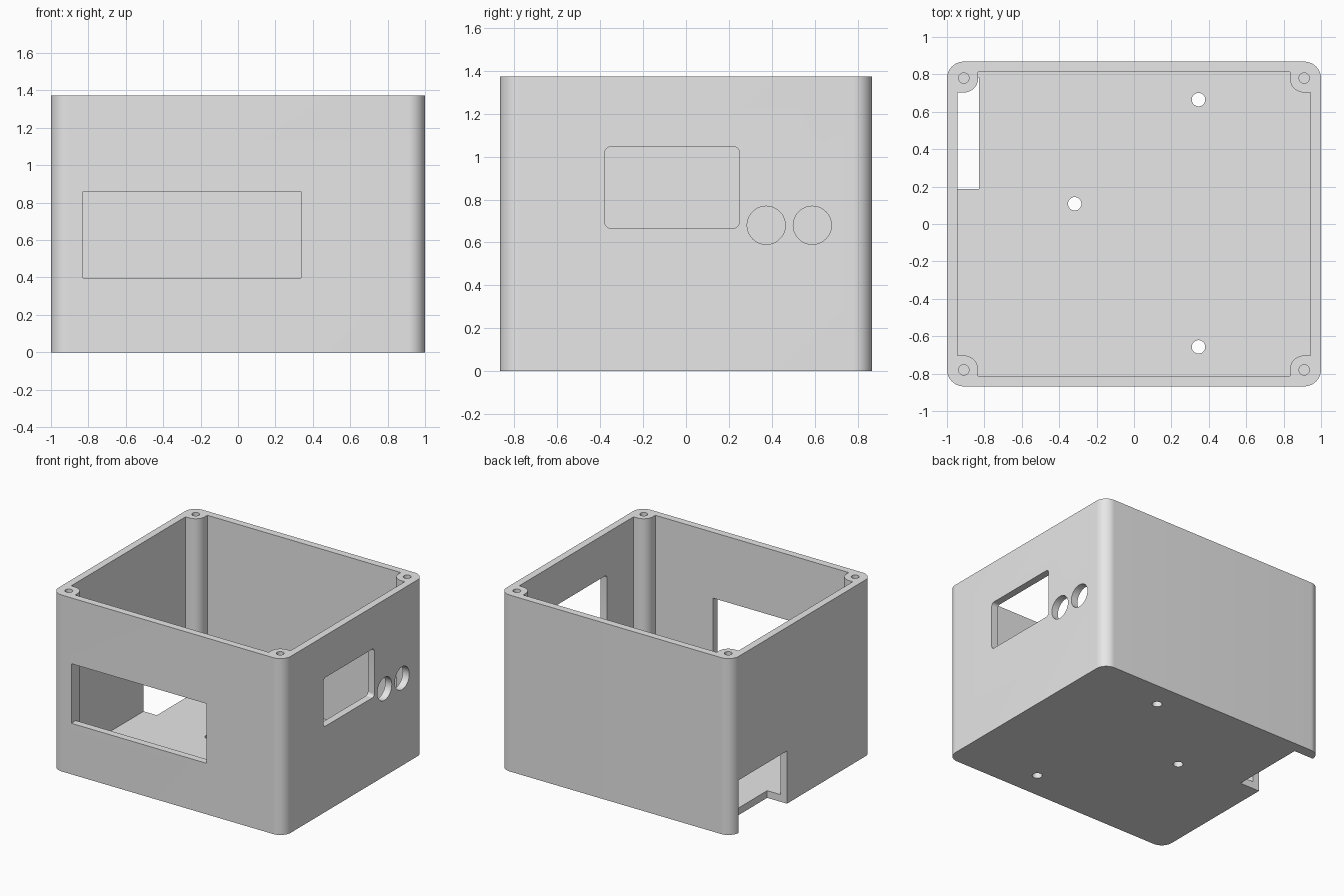
import bpy, bmesh, math
from mathutils import Vector

cube = bpy.data.objects.get("Cube")
if cube:
    bpy.data.objects.remove(cube, do_unlink=True)

grey = bpy.data.materials.new("plain_grey")
grey.use_nodes = True
grey.diffuse_color = (0.8, 0.8, 0.8, 1)
grey.node_tree.nodes["Principled BSDF"].inputs["Base Color"].default_value = (0.8, 0.8, 0.8, 1)

HX, HY, H = 1.0, 0.868, 1.373      # outer half sizes and height
WALL, R = 0.056, 0.09              # wall thickness, outer corner radius
PX, PY, PR = 0.91, 0.78, 0.077     # screw post centre and radius


def arc(cx, cy, r, start, end, n):
    return [(cx + r * math.cos(math.radians(start + (end - start) * i / n)),
             cy + r * math.sin(math.radians(start + (end - start) * i / n)))
            for i in range(n + 1)]


def rounded(x0, x1, y0, y1, r, n=10):
    pts = []
    for i, (cx, cy) in enumerate([(x1 - r, y1 - r), (x0 + r, y1 - r),
                                  (x0 + r, y0 + r), (x1 - r, y0 + r)]):
        pts += arc(cx, cy, r, 90 * i, 90 * i + 90, n)
    return pts


def rect(x0, x1, y0, y1):
    return [(x0, y0), (x1, y0), (x1, y1), (x0, y1)]


def circle(cx, cy, r, n=48):
    return arc(cx, cy, r, 0, 360, n)[:-1]


def prism(name, outline, axis, low, high):
    """Extrude a 2D outline along the given axis from low to high."""
    place = {"x": lambda a, b, d: (d, a, b),
             "y": lambda a, b, d: (a, d, b),
             "z": lambda a, b, d: (a, b, d)}[axis]
    bm = bmesh.new()
    face = bm.faces.new([bm.verts.new(place(a, b, low)) for a, b in outline])
    ext = bmesh.ops.extrude_face_region(bm, geom=[face])
    moved = [v for v in ext["geom"] if isinstance(v, bmesh.types.BMVert)]
    bmesh.ops.translate(bm, verts=moved, vec=Vector(place(0, 0, high - low)))
    bmesh.ops.recalc_face_normals(bm, faces=bm.faces)
    mesh = bpy.data.meshes.new(name)
    bm.to_mesh(mesh)
    bm.free()
    obj = bpy.data.objects.new(name, mesh)
    bpy.context.collection.objects.link(obj)
    return obj


# Cavity outline: inner rectangle stepping around a screw post in each corner
IX, IY = HX - WALL, HY - WALL
corner = [(IX, PY - PR)] + arc(PX, PY, PR, 270, 180, 16) + [(PX - PR, IY)]
cavity = []
for sx, sy in [(1, 1), (-1, 1), (-1, -1), (1, -1)]:
    pts = [(sx * x, sy * y) for x, y in corner]
    cavity += pts if sx * sy > 0 else pts[::-1]

# Solid body and everything removed from it
body = prism("enclosure_body", rounded(-HX, HX, -HY, HY, R, 16), "z", 0, H)
body.data.materials.append(grey)
cutters = [
    prism("cavity_cutter", cavity, "z", WALL, H + 0.1),
    prism("front_window_cutter", rect(-0.828, 0.337, 0.397, 0.861), "y", -1, -0.78),
    prism("side_window_cutter", rounded(-0.378, 0.248, 0.667, 1.046, 0.026), "x", 0.9, 1.1),
    prism("cable_notch_cutter", rect(-1.1, -0.83, 0.187, 0.783), "z", -0.1, 0.41),
]
for y in (0.374, 0.589):
    cutters.append(prism("round_port_cutter", circle(y, 0.68, 0.089), "x", 0.9, 1.1))
for x, y in [(0.345, 0.665), (0.345, -0.657), (-0.317, 0.108)]:
    cutters.append(prism("floor_hole_cutter", circle(x, y, 0.036, 32), "z", -0.1, 0.2))
for sx in (-1, 1):
    for sy in (-1, 1):
        cutters.append(prism("screw_hole_cutter", circle(sx * PX, sy * PY, 0.028, 32),
                             "z", H - 0.4, H + 0.1))

bpy.ops.object.select_all(action="DESELECT")
bpy.context.view_layer.objects.active = body
body.select_set(True)
for cutter in cutters:
    cutter.hide_render = True
    mod = body.modifiers.new("cut", "BOOLEAN")
    mod.operation = "DIFFERENCE"
    mod.solver = "EXACT"
    mod.object = cutter
    bpy.ops.object.modifier_apply(modifier=mod.name)
for cutter in cutters:
    bpy.data.objects.remove(cutter, do_unlink=True)

bpy.ops.object.shade_smooth_by_angle(angle=math.radians(30))
